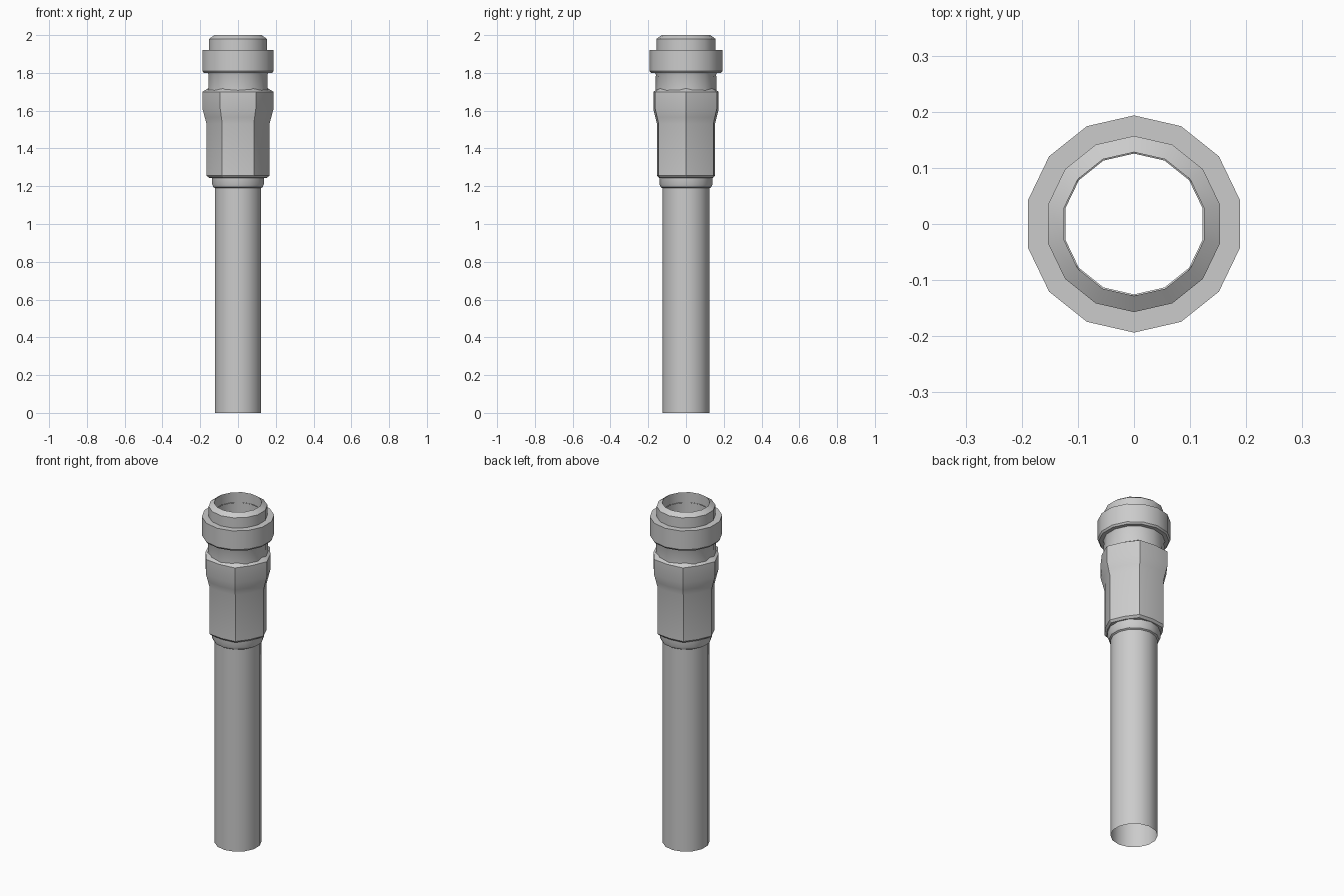
import bpy
from math import sin, cos, pi

if "Cube" in bpy.data.objects:
    bpy.data.objects.remove(bpy.data.objects["Cube"])


def revolve(name, profile, sides=14, start=pi / 2, odd_scale=1.0):
    """Spin a (radius, z) profile, listed bottom to top, around z.
    odd_scale pulls in every second column for hex-like sections."""
    verts, faces = [], []
    for r, z in profile:
        for j in range(sides):
            a = start + 2 * pi * j / sides
            k = r * (odd_scale if j % 2 else 1.0)
            verts.append((k * cos(a), k * sin(a), z))
    for i in range(len(profile) - 1):
        for j in range(sides):
            n = (j + 1) % sides
            faces.append((i * sides + j, i * sides + n,
                          (i + 1) * sides + n, (i + 1) * sides + j))
    mesh = bpy.data.meshes.new(name)
    mesh.from_pydata(verts, [], faces)
    obj = bpy.data.objects.new(name, mesh)
    bpy.context.collection.objects.link(obj)
    bpy.ops.object.select_all(action='DESELECT')
    bpy.context.view_layer.objects.active = obj
    obj.select_set(True)
    bpy.ops.object.shade_smooth_by_angle(angle=pi / 6)
    return obj


# Long open tube running through the whole fitting
revolve("tube", [(0.1255, 0), (0.1255, 1.94)])

# Small stepped collar under the nut
revolve("lower_collar", [(0.1255, 1.19), (0.134, 1.195), (0.140, 1.21),
                         (0.140, 1.25)])

# Hexagonal nut with slightly bulged flats and a flared top
revolve("hex_nut", [(0.138, 1.243), (0.155, 1.245), (0.167, 1.257), (0.167, 1.53),
                    (0.176, 1.565), (0.188, 1.61), (0.188, 1.70), (0.160, 1.717)],
        sides=12, start=0, odd_scale=0.922)

# Neck, ring band and bevelled lip at the top
revolve("top_fitting", [(0.162, 1.70), (0.160, 1.79), (0.164, 1.80), (0.186, 1.80),
                        (0.1935, 1.81), (0.1935, 1.92), (0.157, 1.92),
                        (0.157, 1.98), (0.128, 2.0), (0.128, 1.94)])
